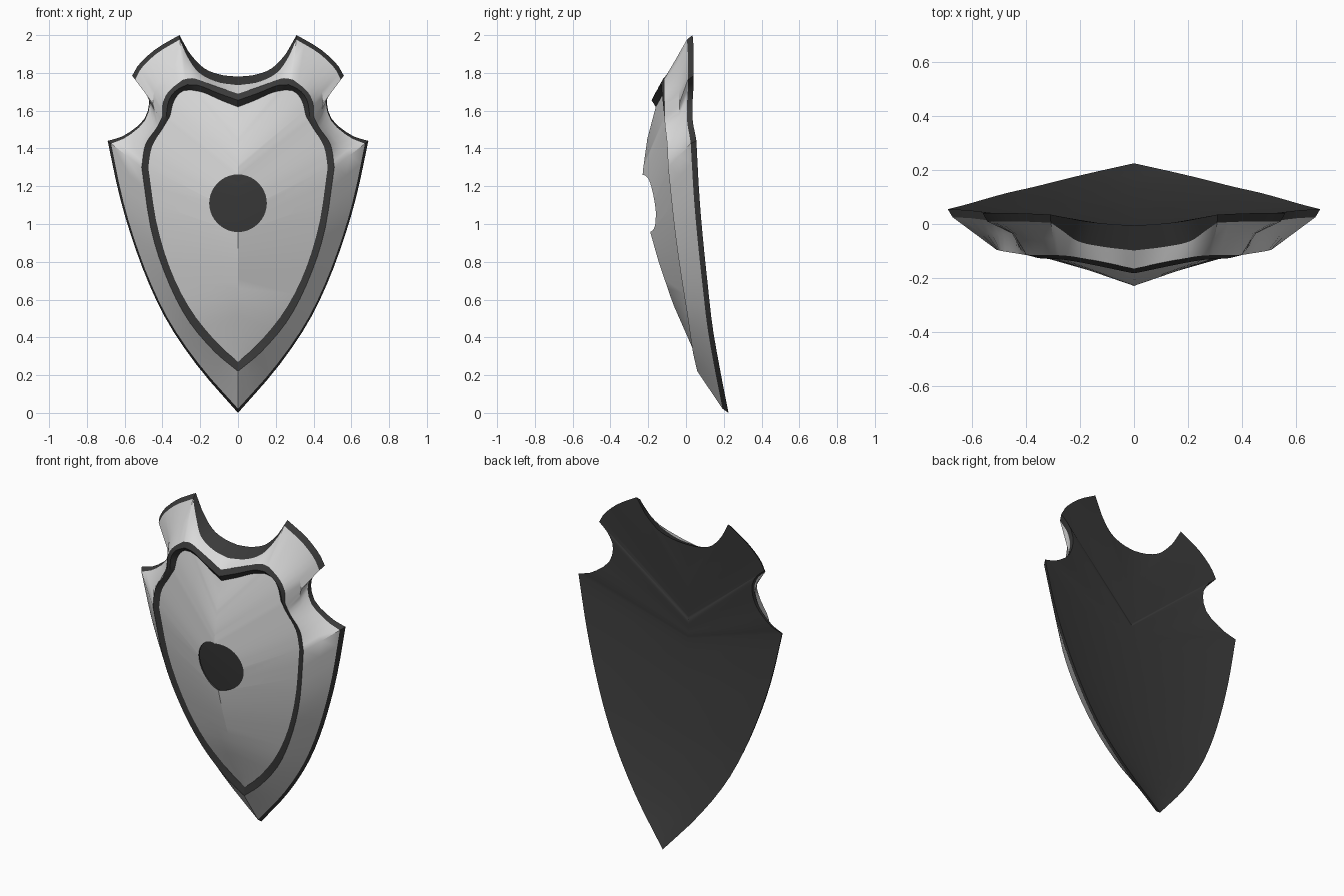
import bpy, bmesh, math
from mathutils import Vector

if "Cube" in bpy.data.objects:
    bpy.data.objects.remove(bpy.data.objects["Cube"])


def make_material(name, value):
    mat = bpy.data.materials.new(name)
    mat.use_nodes = True
    colour = (value, value, value, 1)
    mat.diffuse_color = colour
    mat.node_tree.nodes["Principled BSDF"].inputs["Base Color"].default_value = colour
    return mat


steel = make_material("pale steel", 0.7)
iron = make_material("dark iron", 0.042)

STEPS = (16, 12, 8, 14)  # samples along flank, side notch, horn, neck


def spline(points, steps):
    """Smooth curve through the points, without its last point."""
    pts = [Vector(p) for p in points]
    pts = [2 * pts[0] - pts[1]] + pts + [2 * pts[-1] - pts[-2]]
    result = []
    for i in range(steps):
        pos = i / steps * (len(points) - 1)
        k = int(pos)
        t = pos - k
        a, b, c, d = pts[k:k + 4]
        result.append(0.5 * (2 * b + (c - a) * t + (2 * a - 5 * b + 4 * c - d) * t ** 2
                             + (3 * b - a - 3 * c + d) * t ** 3))
    return result


def half_ring(*segments):
    """Join the segments, each starting where the previous one ends."""
    ring, start = [], []
    for points, steps in zip(segments, STEPS):
        ring += spline(start + points, steps)
        start = points[-1:]
    return ring + [Vector(start[0])]


def spine(heights, profile):
    """Centre line with one point for each ring sample, depth read from a (z, y) profile."""
    zs = []
    for low, high, steps in zip(heights, heights[1:], STEPS):
        zs += [low + (high - low) * i / steps for i in range(steps)]
    line = []
    for z in zs + [heights[-1]]:
        for (z0, y0), (z1, y1) in zip(profile, profile[1:]):
            if z <= z1:
                break
        line.append(Vector((0, y0 + (y1 - y0) * (z - z0) / (z1 - z0), z)))
    return line


def finish(mesh, angle=30):
    mesh.shade_smooth()
    mesh.set_sharp_from_angle(angle=math.radians(angle))


def loft(name, rings, mat):
    """Symmetric surface between half rings, listed from outside to inside."""
    bm = bmesh.new()
    for side in (1, -1):
        grid = [[bm.verts.new((p.x * side, p.y, p.z)) for p in ring] for ring in rings]
        for outer, inner in zip(grid, grid[1:]):
            for i in range(len(outer) - 1):
                quad = [outer[i], outer[i + 1], inner[i + 1], inner[i]]
                bm.faces.new(quad[::side])
    bmesh.ops.remove_doubles(bm, verts=bm.verts, dist=0.0005)
    mesh = bpy.data.meshes.new(name)
    bm.to_mesh(mesh)
    bm.free()
    mesh.materials.append(mat)
    finish(mesh)
    obj = bpy.data.objects.new(name, mesh)
    bpy.context.collection.objects.link(obj)
    return obj


# Outer silhouette at the back
outline = half_ring(
    [(0, .225, 0), (.2, .18, .23), (.36, .14, .46), (.47, .115, .68),
     (.56, .09, .92), (.63, .07, 1.16), (.69, .055, 1.44)],
    [(.6, .05, 1.47), (.5, .035, 1.55), (.47, .035, 1.65), (.5, .04, 1.73), (.56, .04, 1.785)],
    [(.52, .04, 1.85), (.43, .04, 1.93), (.31, .035, 2)],
    [(.26, .025, 1.91), (.18, .01, 1.825), (.09, 0, 1.79), (0, -.005, 1.78)])

# Inner edge of the frame
frame_edge = half_ring(
    [(0, .06, .22), (.13, .035, .33), (.27, .01, .5), (.38, -.025, .72),
     (.46, -.06, .97), (.51, -.095, 1.3)],
    [(.49, -.1, 1.42), (.43, -.11, 1.51), (.4, -.115, 1.57)],
    [(.395, -.115, 1.65), (.36, -.115, 1.71), (.29, -.115, 1.765)],
    [(.23, -.12, 1.77), (.12, -.14, 1.73), (0, -.165, 1.69)])

# Edge of the raised panel
panel_edge = half_ring(
    [(0, .065, .27), (.1, .045, .36), (.24, .01, .53), (.35, -.02, .74),
     (.43, -.055, 1), (.475, -.085, 1.3)],
    [(.455, -.09, 1.41), (.39, -.1, 1.52), (.36, -.1, 1.57)],
    [(.34, -.1, 1.65), (.3, -.1, 1.7), (.25, -.105, 1.71)],
    [(.18, -.12, 1.695), (.09, -.14, 1.655), (0, -.16, 1.62)])

# Front edge of the rim: a thin border, then a deep wall along the neck
neck_start = sum(STEPS[:3])
rim_edge = [a.lerp(b, 0.1) - Vector((0, 0.015, 0))
            for a, b in zip(outline[:neck_start + 1], frame_edge)]
rim_edge[neck_start:] = spline([rim_edge[-1], (.265, -.025, 1.88), (.205, -.065, 1.8),
                                (.11, -.085, 1.752), (0, -.098, 1.735)], STEPS[3])
rim_edge.append(Vector((0, -.098, 1.735)))

# Middle of the frame, flared beside the notches
frame_middle = []
for i, (a, b) in enumerate(zip(rim_edge, frame_edge)):
    u = min(1, max(0, (i - STEPS[0]) / (STEPS[1] + STEPS[2])))
    flare = math.sin(math.pi * u)
    point = a.lerp(b, 0.5 + 0.15 * flare)
    point.y = a.y + (b.y - a.y) * (0.5 - 0.15 * flare)
    frame_middle.append(point)

# Crest of the border, raised towards the top
border_crest = []
for a, b in zip(frame_edge, panel_edge):
    point = a.lerp(b, 0.5)
    point.y -= 0.021 * min(1, max(0, (a.z - 1.5) / 0.2))
    border_crest.append(point)

back_spine = spine((0, 1.2, 1.32, 1.42, 1.78),
                   ((0, .225), (.2, .155), (.6, .06), (1, 0), (1.2, -.02), (1.42, -.025),
                    (1.78, -.005)))
ridge = spine((.27, 1.05, 1.28, 1.42, 1.62),
              ((.27, .065), (.33, .04), (.58, -.07), (.8, -.145), (.96, -.19), (1.1, -.215),
               (1.27, -.23), (1.45, -.205), (1.62, -.16)))

loft("back_plate", [back_spine, outline], iron)
loft("outer_rim", [outline, rim_edge], iron)
loft("frame", [rim_edge, frame_middle, frame_edge], steel)
loft("panel_border", [frame_edge, border_crest, panel_edge], iron)
panel = loft("front_panel", [panel_edge, ridge], steel)
panel.data.materials.append(iron)

# Round opening through the panel
bpy.ops.mesh.primitive_cylinder_add(vertices=40, radius=0.15, depth=0.4,
                                    location=(0, -0.2, 1.11), rotation=(math.pi / 2, 0, 0))
cutter = bpy.context.object
cutter.name = "opening_cutter"
cutter.hide_render = True
cutter.data.materials.append(steel)
cutter.data.materials.append(iron)
for face in cutter.data.polygons:
    face.material_index = 1

shell = panel.modifiers.new("Thickness", 'SOLIDIFY')
shell.thickness = 0.01
shell.offset = -1
cut = panel.modifiers.new("Opening", 'BOOLEAN')
cut.operation = 'DIFFERENCE'
cut.solver = 'EXACT'
cut.object = cutter

bpy.context.view_layer.update()
evaluated = panel.evaluated_get(bpy.context.evaluated_depsgraph_get())
cut_mesh = bpy.data.meshes.new_from_object(evaluated)
panel.modifiers.clear()
panel.data = cut_mesh
finish(cut_mesh)
bpy.data.objects.remove(cutter)
